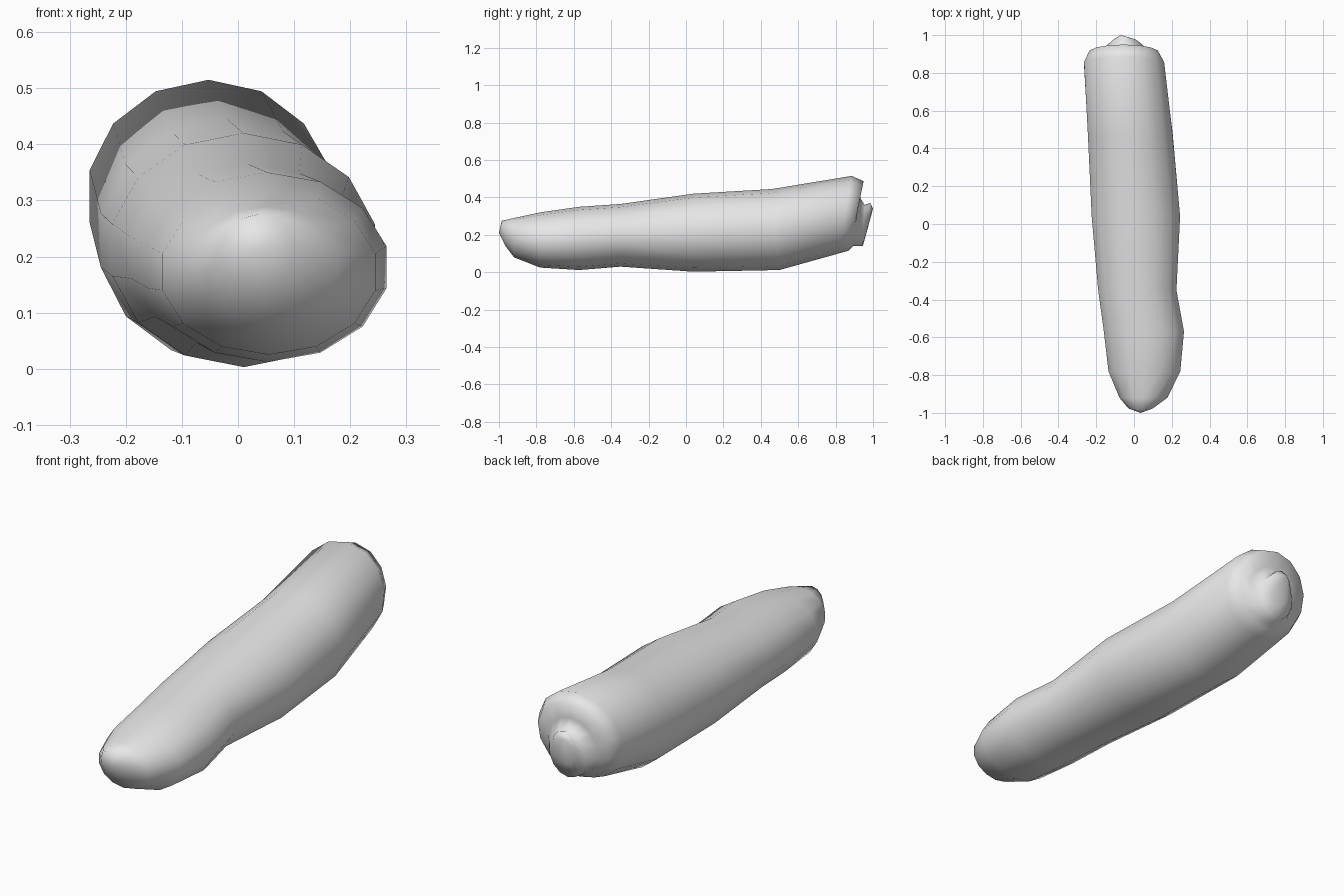
import bpy, bmesh, math

cube = bpy.data.objects.get("Cube")
if cube:
    bpy.data.objects.remove(cube)

SIDES = 14


def flat_material(name, rgb):
    mat = bpy.data.materials.new(name)
    mat.use_nodes = True
    mat.diffuse_color = (*rgb, 1)
    mat.node_tree.nodes["Principled BSDF"].inputs["Base Color"].default_value = (*rgb, 1)
    return mat


def loft(name, rings, nose, tail, mat):
    """Skin elliptical rings (y, x min, x max, z min, z max, lean) and cap with two points."""
    bm = bmesh.new()
    loops = []
    for y, x0, x1, z0, z1, lean in rings:
        loop = []
        for i in range(SIDES):
            a = math.tau * i / SIDES
            s, c = math.sin(a), math.cos(a)
            loop.append(bm.verts.new(((x0 + x1) / 2 + s * (x1 - x0) / 2, y + c * lean,
                                      (z0 + z1) / 2 + c * (z1 - z0) / 2)))
        loops.append(loop)
    for a, b in zip(loops, loops[1:]):
        for i in range(SIDES):
            j = (i + 1) % SIDES
            bm.faces.new((a[i], a[j], b[j], b[i]))
    for loop, point in ((loops[0], nose), (loops[-1], tail)):
        tip = bm.verts.new(point)
        for i in range(SIDES):
            bm.faces.new((loop[i], loop[(i + 1) % SIDES], tip))
    bmesh.ops.recalc_face_normals(bm, faces=bm.faces)
    for f in bm.faces:
        f.smooth = True
    mesh = bpy.data.meshes.new(name)
    bm.to_mesh(mesh)
    bm.free()
    mesh.materials.append(mat)
    obj = bpy.data.objects.new(name, mesh)
    bpy.context.collection.objects.link(obj)
    return obj


grey = flat_material("light grey", (0.8, 0.8, 0.8))

# Long body: rounded nose, slight waist, thicker leaning back end
body = [
    (-0.975, -0.03, 0.10, 0.14, 0.275, -0.01),
    (-0.92, -0.08, 0.18, 0.08, 0.29, 0),
    (-0.78, -0.14, 0.25, 0.025, 0.32, 0),
    (-0.57, -0.165, 0.27, 0.012, 0.35, 0),
    (-0.35, -0.195, 0.23, 0.03, 0.365, 0),
    (0.04, -0.23, 0.25, 0.003, 0.42, 0),
    (0.48, -0.25, 0.21, 0.012, 0.445, -0.02),
    (0.85, -0.27, 0.165, 0.10, 0.515, 0.035),
    # Rolled rim and shallow hollow
    (0.91, -0.24, 0.13, 0.115, 0.487, 0.04),
    (0.91, -0.18, 0.08, 0.14, 0.41, 0.015),
    # Stub in the hollow
    (0.95, -0.14, 0.045, 0.14, 0.36, 0.005),
    (0.975, -0.11, 0.01, 0.21, 0.37, 0.01),
]
loft("body", body, (0.035, -1.0, 0.21), (-0.07, 1.0, 0.34), grey)
